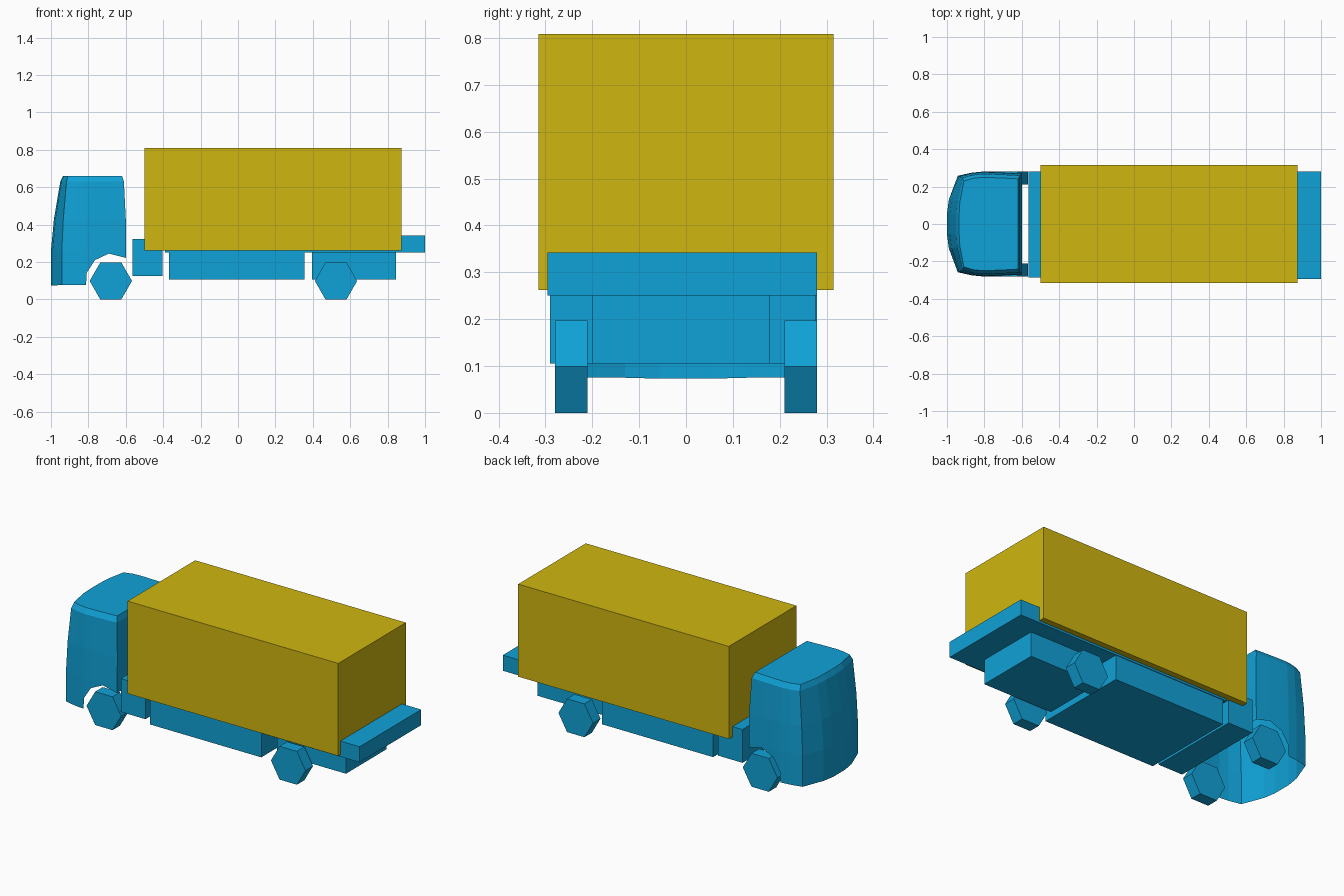
import bpy, bmesh, math
from mathutils import Matrix

if "Cube" in bpy.data.objects:
    bpy.data.objects.remove(bpy.data.objects["Cube"])


def material(name, rgb):
    m = bpy.data.materials.new(name)
    m.diffuse_color = (*rgb, 1)
    m.use_nodes = True
    m.node_tree.nodes["Principled BSDF"].inputs["Base Color"].default_value = m.diffuse_color
    return m


BLUE = material("blue_paint", (0.005, 0.36, 0.68))
YELLOW = material("yellow_paint", (0.63, 0.47, 0.005))


def finish(name, bm, mat):
    mesh = bpy.data.meshes.new(name)
    bm.to_mesh(mesh)
    bm.free()
    mesh.materials.append(mat)
    obj = bpy.data.objects.new(name, mesh)
    bpy.context.collection.objects.link(obj)
    return obj


def box(name, x, y, z, mat=BLUE):
    bm = bmesh.new()
    bmesh.ops.create_cube(bm, size=1)
    for v in bm.verts:
        for i, (lo, hi) in enumerate((x, y, z)):
            v.co[i] = lo if v.co[i] < 0 else hi
    return finish(name, bm, mat)


# Cargo box and chassis blocks
box("cargo_box", (-0.5, 0.875), (-0.315, 0.315), (0.262, 0.808), YELLOW)
box("rear_platform", (-0.39, 1.0), (-0.295, 0.28), (0.25, 0.342))
box("front_chassis_block", (-0.565, -0.405), (-0.285, 0.28), (0.125, 0.322))
box("middle_chassis_block", (-0.37, 0.355), (-0.29, 0.276), (0.105, 0.25))
box("rear_chassis_block", (0.395, 0.845), (-0.2, 0.178), (0.105, 0.25))

# Six-sided wheels
for axle, cx in (("front", -0.68), ("rear", 0.524)):
    for side, sy in (("right", -1), ("left", 1)):
        bm = bmesh.new()
        ring = [bm.verts.new((cx + 0.113 * math.cos(a * math.pi / 3), sy * 0.245 - 0.035,
                              0.0985 + 0.1137 * math.sin(a * math.pi / 3))) for a in range(6)]
        cap = bm.faces.new(ring)
        out = bmesh.ops.extrude_face_region(bm, geom=[cap], use_keep_orig=True)
        for v in out["geom"]:
            if isinstance(v, bmesh.types.BMVert):
                v.co.y += 0.07
        bmesh.ops.recalc_face_normals(bm, faces=bm.faces)
        finish(f"{axle}_{side}_wheel", bm, BLUE)

# Cab shell: half outline (x, y, bottom height) with wheel arch, open underneath
half = [(-1.0, 0.055, 0.073), (-0.99, 0.13, 0.075), (-0.942, 0.258, 0.076),
        (-0.87, 0.274, 0.076), (-0.812, 0.28, 0.076), (-0.81, 0.28, 0.14),
        (-0.765, 0.279, 0.21), (-0.69, 0.276, 0.245), (-0.6, 0.271, 0.222)]
outline = [(x, -y, z) for x, y, z in reversed(half)] + half

# Levels: height (None = own bottom), front setback, rear setback, width scale
levels = [(None, 0, 0, 1), (0.26, 0, 0, 1), (0.43, 0.016, 0, 0.99),
          (0.63, 0.05, 0.01, 0.955), (0.66, 0.065, 0.02, 0.89)]
bm = bmesh.new()
rows = []
for height, front, rear, width in levels:
    row = []
    for x, y, z in outline:
        wf = max(0, (-0.8 - x) / 0.2) ** 2
        wr = max(0, (x + 0.8) / 0.2)
        row.append(bm.verts.new((x + front * wf - rear * wr, y * width,
                                 z if height is None else height)))
    rows.append(row)
n = len(outline)
for low, high in zip(rows, rows[1:]):
    for i in range(n):
        j = (i + 1) % n
        bm.faces.new((low[i], low[j], high[j], high[i]))
bm.faces.new(rows[-1])
bmesh.ops.recalc_face_normals(bm, faces=bm.faces)
# Outward-facing check on the roof
bm.normal_update()
if max(bm.faces, key=lambda f: f.calc_center_median().z).normal.z < 0:
    bmesh.ops.reverse_faces(bm, faces=bm.faces)
finish("cab", bm, BLUE)
